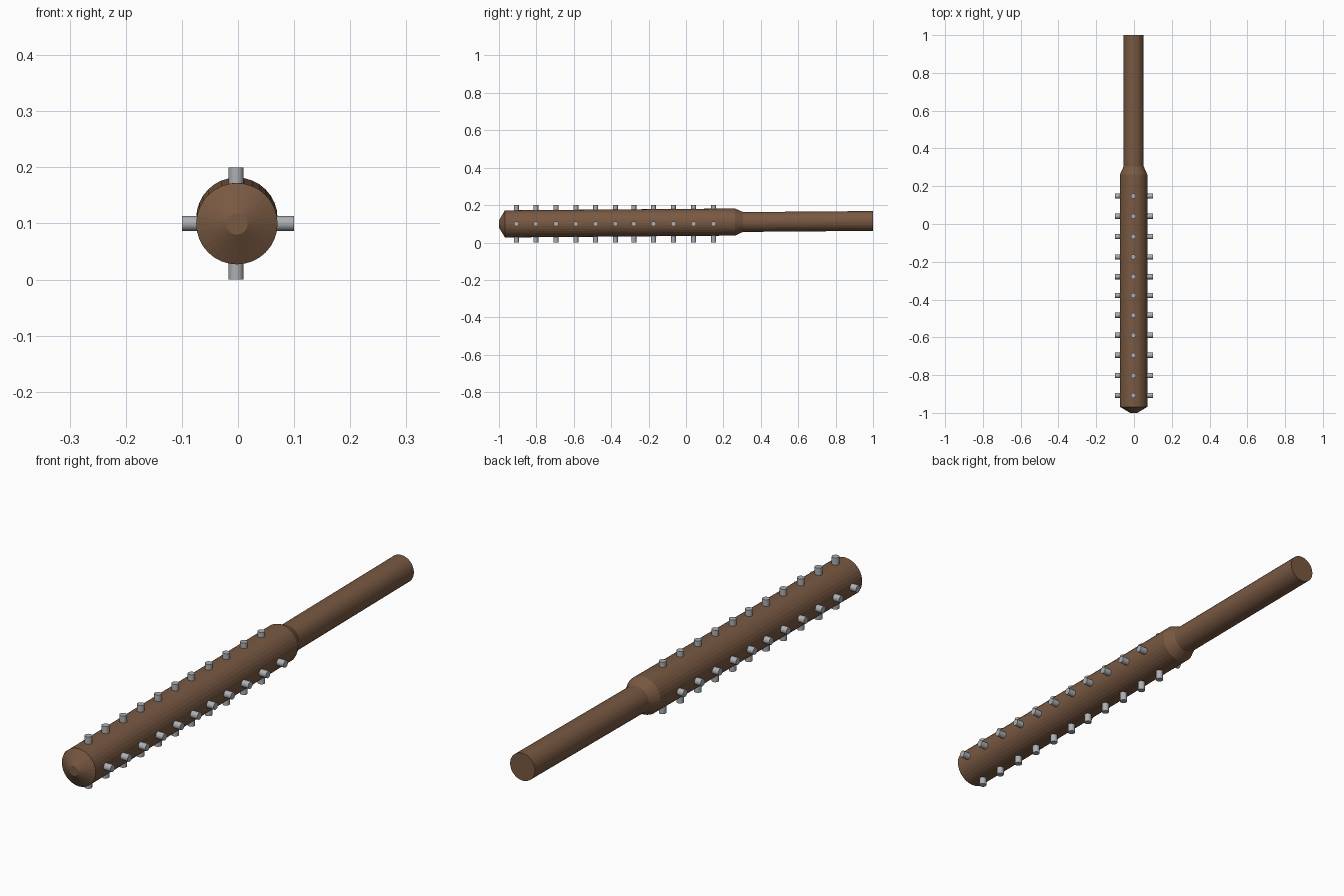
import bpy, bmesh, math

if "Cube" in bpy.data.objects:
    bpy.data.objects.remove(bpy.data.objects["Cube"])


def material(name, color):
    m = bpy.data.materials.new(name)
    m.diffuse_color = color
    m.use_nodes = True
    m.node_tree.nodes["Principled BSDF"].inputs["Base Color"].default_value = m.diffuse_color
    return m


wood = material("wood", (0.19, 0.10, 0.055, 1))
metal = material("metal", (0.42, 0.43, 0.45, 1))


def finish(name, bm, mat):
    bmesh.ops.recalc_face_normals(bm, faces=bm.faces[:])
    me = bpy.data.meshes.new(name)
    bm.to_mesh(me)
    bm.free()
    me.materials.append(mat)
    ob = bpy.data.objects.new(name, me)
    bpy.context.collection.objects.link(ob)
    return ob


# Turned wooden shaft: (y, radius) profile around a very slightly rising axis
SIDES = 32
profile = [(-1.0, 0.019), (-0.968, 0.0725), (0.262, 0.0725),
           (0.305, 0.053), (1.0, 0.053)]
bm = bmesh.new()
rings = []
for y, r in profile:
    zc = 0.0995 + 0.008 * (y + 0.97)
    rings.append([bm.verts.new((-0.002 + r * math.cos(a), y, zc + r * math.sin(a)))
                  for a in (2 * math.pi * i / SIDES for i in range(SIDES))])
for lo, hi in zip(rings, rings[1:]):
    for i in range(SIDES):
        j = (i + 1) % SIDES
        bm.faces.new((lo[i], lo[j], hi[j], hi[i]))
bm.faces.new(rings[0])
bm.faces.new(rings[-1])
finish("wooden_shaft", bm, wood)


# Four rows of round metal studs set into the thick part
STUD_Y = [-0.907, -0.803, -0.695, -0.589, -0.483, -0.378,
          -0.279, -0.174, -0.067, 0.041, 0.148]
INNER, OUTER, RADIUS = 0.04, 0.1, 0.0135
for row, angle in (("right", 0), ("top", 90), ("left", 180), ("bottom", 270)):
    a = math.radians(angle)
    d = (INNER + OUTER) / 2
    x = d * math.cos(a) - (0.0035 if angle in (90, 270) else 0)
    z = 0.1 + d * math.sin(a)
    for n, y in enumerate(STUD_Y):
        bm = bmesh.new()
        bmesh.ops.create_cone(bm, cap_ends=True, segments=16, radius1=RADIUS,
                              radius2=RADIUS, depth=OUTER - INNER)
        stud = finish(f"{row}_stud_{n + 1}", bm, metal)
        stud.location = (x, y, z)
        stud.rotation_euler = (0, math.pi / 2 - a, 0)
        stud.select_set(True)
        bpy.context.view_layer.objects.active = stud
bpy.context.view_layer.update()
bpy.ops.object.shade_smooth_by_angle(angle=math.radians(30))
